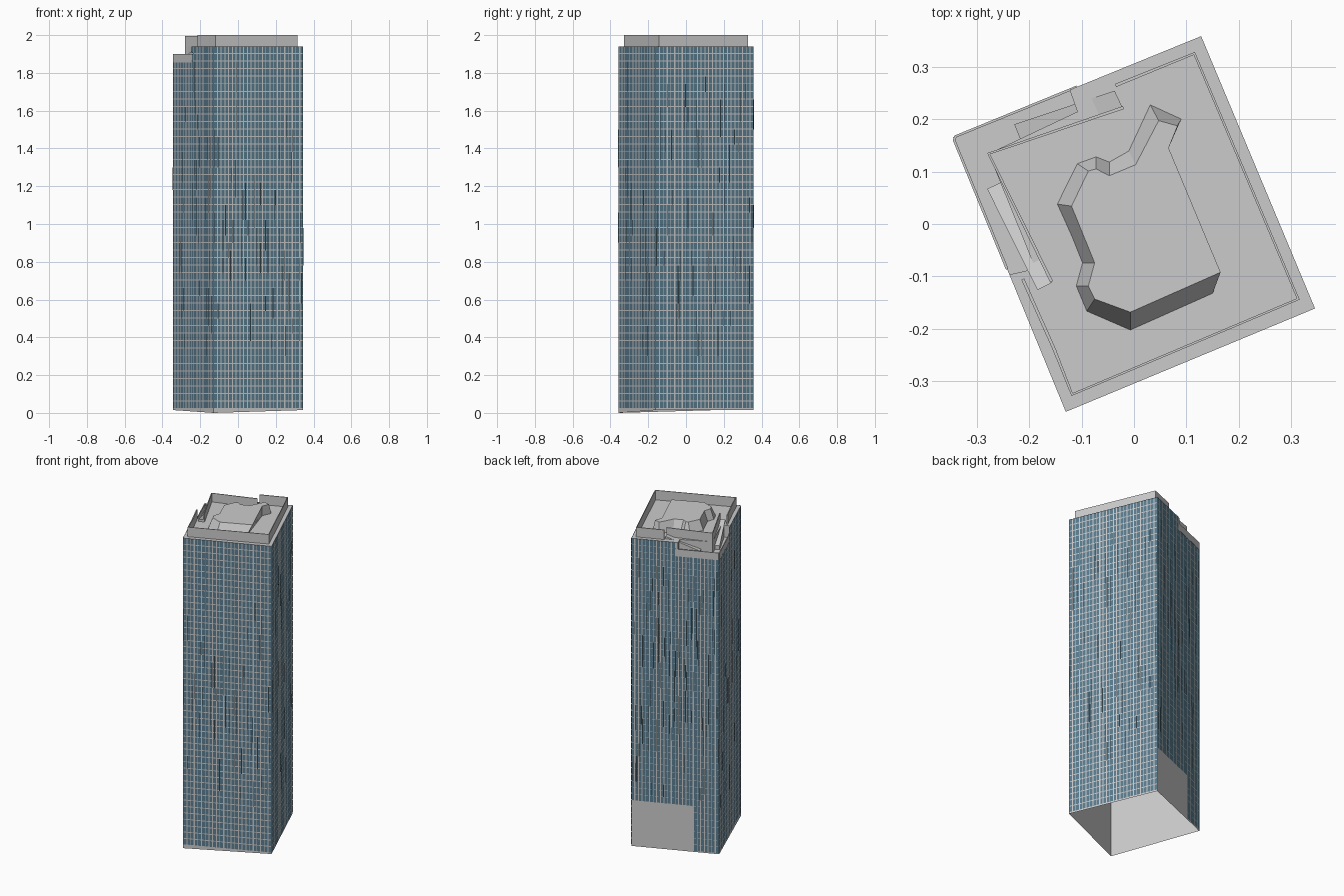
import bpy, bmesh, random
from mathutils import Vector

if "Cube" in bpy.data.objects:
    bpy.data.objects.remove(bpy.data.objects["Cube"])
random.seed(4)

ROOF, TERRACE = 1.94, 1.865
# footprint corners: left, back, right, front
A, B, C, D = [Vector(p) for p in
              ((-.345, .165), (.128, .358), (.345, -.161), (-.130, -.358))]
BOTTOM = (.015, .015, .015, 0)
# outline of the stepped corner terrace
N1, N2 = A.lerp(B, .47), A.lerp(D, .50)
J1, P1, J2 = Vector((-.108, .214)), Vector((-.277, .134)), Vector((-.188, -.085))


def material(name, color):
    m = bpy.data.materials.new(name)
    m.diffuse_color = (*color, 1)
    m.use_nodes = True
    m.node_tree.nodes["Principled BSDF"].inputs["Base Color"].default_value = m.diffuse_color
    return m


GLASS = material("blue_glass", (.10, .20, .27))
DARK = material("dark_vents", (.03, .05, .06))


def finish(name, bm, mat=None, recalc=True):
    if recalc:
        bmesh.ops.recalc_face_normals(bm, faces=bm.faces)
    me = bpy.data.meshes.new(name)
    bm.to_mesh(me)
    bm.free()
    ob = bpy.data.objects.new(name, me)
    bpy.context.collection.objects.link(ob)
    if mat:
        me.materials.append(mat)
    return ob


def loft(name, lower, upper, cap_top=True, cap_bottom=False):
    """Join two rings of 3D points with side faces and optional caps."""
    bm = bmesh.new()
    lo = [bm.verts.new(p) for p in lower]
    up = [bm.verts.new(p) for p in upper]
    for i in range(len(lo)):
        j = (i + 1) % len(lo)
        bm.faces.new((lo[i], lo[j], up[j], up[i]))
    if cap_top:
        bm.faces.new(up)
    if cap_bottom:
        bm.faces.new(lo)
    return finish(name, bm)


def at(points, z):
    return [(p[0], p[1], z) for p in points]


def screen(name, path, thick=.006):
    """Thin wall along a path of (x, y, z bottom, z top)."""
    bm = bmesh.new()
    cols = [(bm.verts.new((x, y, a)), bm.verts.new((x, y, b))) for x, y, a, b in path]
    for (a, b), (c, d) in zip(cols, cols[1:]):
        bm.faces.new((a, c, d, b))
    ob = finish(name, bm)
    m = ob.modifiers.new("thickness", 'SOLIDIFY')
    m.thickness, m.offset = thick, 0
    return ob


# tower shaft, open underneath, and its upper storeys behind the notch
corners = (A, B, C, D)
loft("shaft_walls", [(p.x, p.y, z) for p, z in zip(corners, BOTTOM)],
     at(corners, TERRACE), cap_top=False)
notched = (N1, B, C, D, N2, J2, P1, J1)
loft("upper_storeys", at(notched, TERRACE), at(notched, ROOF))
bm = bmesh.new()
bm.faces.new([bm.verts.new(p) for p in at((A, N2, J2, P1, J1, N1), TERRACE)])
finish("corner_terrace", bm)


# glazing: panes in floors and bays, with scattered dark vent strips
def facade(name, p, q, bays, gap, vents, top_at, base_at=lambda t: .022):
    panes, strips = bmesh.new(), bmesh.new()
    d = (q - p).normalized()
    n = Vector((d.y, -d.x))
    if n.dot(p + q) < 0:
        n = -n
    length = (q - p).length

    def quad(bm, s0, s1, z0, z1, off):
        a, b = p + d * s0 + n * off, p + d * s1 + n * off
        f = bm.faces.new([bm.verts.new(v) for v in
                          ((a.x, a.y, z0), (b.x, b.y, z0), (b.x, b.y, z1), (a.x, a.y, z1))])
        f.normal_update()
        if f.normal.to_2d().dot(n) < 0:
            f.normal_flip()

    w, floor = length / bays, .04
    for i in range(bays):
        s, t = i * w, (i + .5) / bays
        edge = .0045 if i % 2 else .002
        for k in range(48):
            z = .02 + k * floor
            if z < base_at(t) - .005 or z + floor > top_at(t) + .005:
                continue
            quad(panes, s + edge, s + w - .002, z + gap, z + floor, .0012)
        for _ in range(vents):
            k, m = random.randint(7, 42), random.randint(2, 5)
            x = s + w * random.choice((.1, .45, .8))
            quad(strips, x, x + .004, .02 + k * floor,
                 min(.02 + (k + m) * floor, TERRACE), .0018)
    finish(name + "_windows", panes, GLASS, False)
    finish(name + "_vents", strips, DARK, False)


full = lambda t: ROOF
stepped = lambda t: TERRACE if t < .48 else ROOF
facade("front_side", D, C, 24, .005, 2, full)
facade("right_side", C, B, 26, .005, 2, full)
facade("left_side", A, D, 26, .005, 2, stepped)
facade("back_side", A, B, 24, .002, 4, stepped, lambda t: .27 if t > .28 else .02)

# parapet around the main roof, and the splayed one beside the terrace
screen("roof_parapet", [(x, y, ROOF, 2.0) for x, y in
       ((-.035, .264), (.115, .325), (.313, -.143), (-.118, -.325),
        (-.152, -.239), (-.212, -.105))])
screen("splayed_parapet", [(x, y, TERRACE, 1.995) for x, y in
       ((-.02, .222), (-.277, .134), (-.157, -.11))])

# low parapet on the terrace edge
edge1, edge2 = A.lerp(B, .5), A.lerp(D, .48)
screen("terrace_parapet", [(p.x, p.y, TERRACE - .01, 1.9)
       for p in (edge1, A.lerp(B, .01), A.lerp(D, .01), edge2)], .005)


# sloping copings climbing from the terrace to the main roof
def ramp(name, outer0, outer1, inner1, inner0):
    ring = (outer0, outer1, inner1, inner0)
    zs = (1.89, 1.955, 1.955, 1.89)
    loft(name, at(ring, TERRACE), [(p[0], p[1], z) for p, z in zip(ring, zs)])


ramp("back_ramp", (-.228, .19), (-.037, .254), (-.022, .222), (-.215, .157))
ramp("left_ramp", (-.28, .067), (-.184, -.126), (-.157, -.112), (-.252, .08))

# tapered plant room: each row is base x, y and top x, y
PLANT = ((-.146, .038, -.119, .034), (-.108, .115, -.087, .101),
         (-.072, .128, -.072, .105), (-.047, .118, -.047, .092),
         (-.010, .139, .003, .113), (.031, .227, .047, .197),
         (.090, .200, .083, .187), (.066, .145, .066, .145),
         (.150, -.132, .165, -.092), (-.007, -.202, -.007, -.168),
         (-.090, -.166, -.075, -.143), (-.110, -.118, -.087, -.118),
         (-.098, -.074, -.075, -.074), (-.119, -.022, -.097, -.020))
loft("plant_room", [(r[0], r[1], ROOF) for r in PLANT],
     [(r[2], r[3], 2.0) for r in PLANT])
